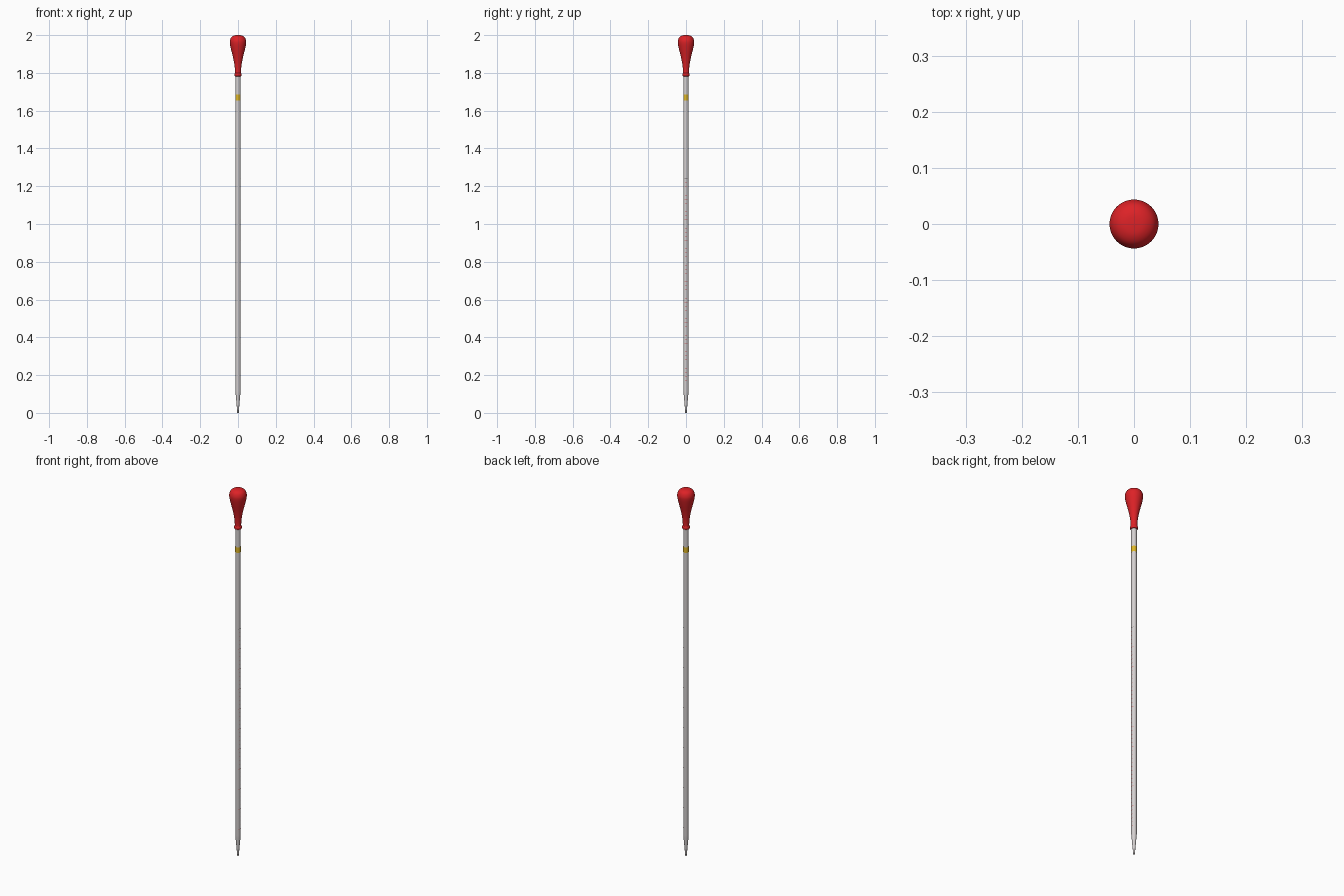
import bpy, bmesh, math

if "Cube" in bpy.data.objects:
    bpy.data.objects.remove(bpy.data.objects["Cube"])


def material(name, rgb):
    m = bpy.data.materials.new(name)
    m.diffuse_color = (*rgb, 1)
    m.use_nodes = True
    m.node_tree.nodes["Principled BSDF"].inputs["Base Color"].default_value = m.diffuse_color
    return m


RED = material("red rubber", (0.72, 0.016, 0.02))
GLASS = material("pale glass", (0.66, 0.63, 0.63))
AMBER = material("amber band", (0.74, 0.47, 0.02))
DARK = material("dark marks", (0.12, 0.1, 0.1))
PINK = material("red marks", (0.6, 0.12, 0.12))


def make(name, bm, mats):
    bmesh.ops.recalc_face_normals(bm, faces=bm.faces)
    me = bpy.data.meshes.new(name)
    bm.to_mesh(me)
    bm.free()
    ob = bpy.data.objects.new(name, me)
    bpy.context.collection.objects.link(ob)
    for m in mats:
        me.materials.append(m)
    bpy.ops.object.select_all(action='DESELECT')
    ob.select_set(True)
    bpy.context.view_layer.objects.active = ob
    bpy.ops.object.shade_smooth_by_angle(angle=math.radians(40))
    return ob


def lathe(name, profile, mats, closed=False, n=48):
    bm = bmesh.new()
    vs = [bm.verts.new((r, 0, z)) for r, z in profile]
    pairs = list(zip(vs, vs[1:]))
    if closed:
        pairs.append((vs[-1], vs[0]))
    edges = [bm.edges.new(p) for p in pairs]
    bmesh.ops.spin(bm, geom=vs + edges, axis=(0, 0, 1), cent=(0, 0, 0),
                   angle=2 * math.pi, steps=n)
    bmesh.ops.remove_doubles(bm, verts=bm.verts, dist=1e-5)
    return make(name, bm, mats)


def smooth_curve(p, k=5):
    out = []
    for i in range(len(p) - 1):
        a, b, c, d = p[max(i - 1, 0)], p[i], p[i + 1], p[min(i + 2, len(p) - 1)]
        for j in range(k):
            t = j / k
            out.append(tuple(0.5 * (2 * b[q] + (c[q] - a[q]) * t
                       + (2 * a[q] - 5 * b[q] + 4 * c[q] - d[q]) * t * t
                       + (3 * b[q] - a[q] - 3 * c[q] + d[q]) * t ** 3) for q in (0, 1)))
    return out + [p[-1]]


# Hollow glass tube with drawn-out tip
lathe("glass_tube", [(0.004, 0), (0.0075, 0.045), (0.0125, 0.1), (0.0135, 0.115),
                     (0.0135, 1.82), (0.0095, 1.82), (0.0095, 0.115),
                     (0.005, 0.045), (0.002, 0)], [GLASS], closed=True)

# Rubber bulb with a rolled collar at its mouth
body = smooth_curve([(0.016, 1.799), (0.0165, 1.82), (0.02, 1.85), (0.027, 1.885),
                     (0.037, 1.925), (0.043, 1.955), (0.0425, 1.973), (0.035, 1.989),
                     (0.02, 1.998), (0, 2.0)])
collar = [(0.0165 + 0.0025 * math.cos(a), 1.79 + 0.008 * math.sin(a))
          for a in [math.radians(d) for d in range(-90, 91, 20)]]
lathe("rubber_bulb", [(0.0125, 1.782)] + collar + body, [RED])

# Amber colour-code ring
lathe("amber_band", [(0.0134, 1.655), (0.0139, 1.655), (0.0139, 1.685), (0.0134, 1.685)],
      [AMBER])

# Graduation marks on the right-hand side, longer every fifth
bm = bmesh.new()
R, H = 0.0138, 0.001
for i in range(51):
    z = 0.15 + i * (1.24 - 0.15) / 50
    half = math.radians(40 if i % 5 == 0 else 22)
    ang = [-half + 2 * half * j / 8 for j in range(9)]
    rows = [[bm.verts.new((R * math.cos(a), R * math.sin(a), z + s)) for a in ang]
            for s in (-H, H)]
    for j in range(8):
        f = bm.faces.new((rows[0][j], rows[0][j + 1], rows[1][j + 1], rows[1][j]))
        f.material_index = 0 if i == 50 else 1
make("graduation_marks", bm, [DARK, PINK])
